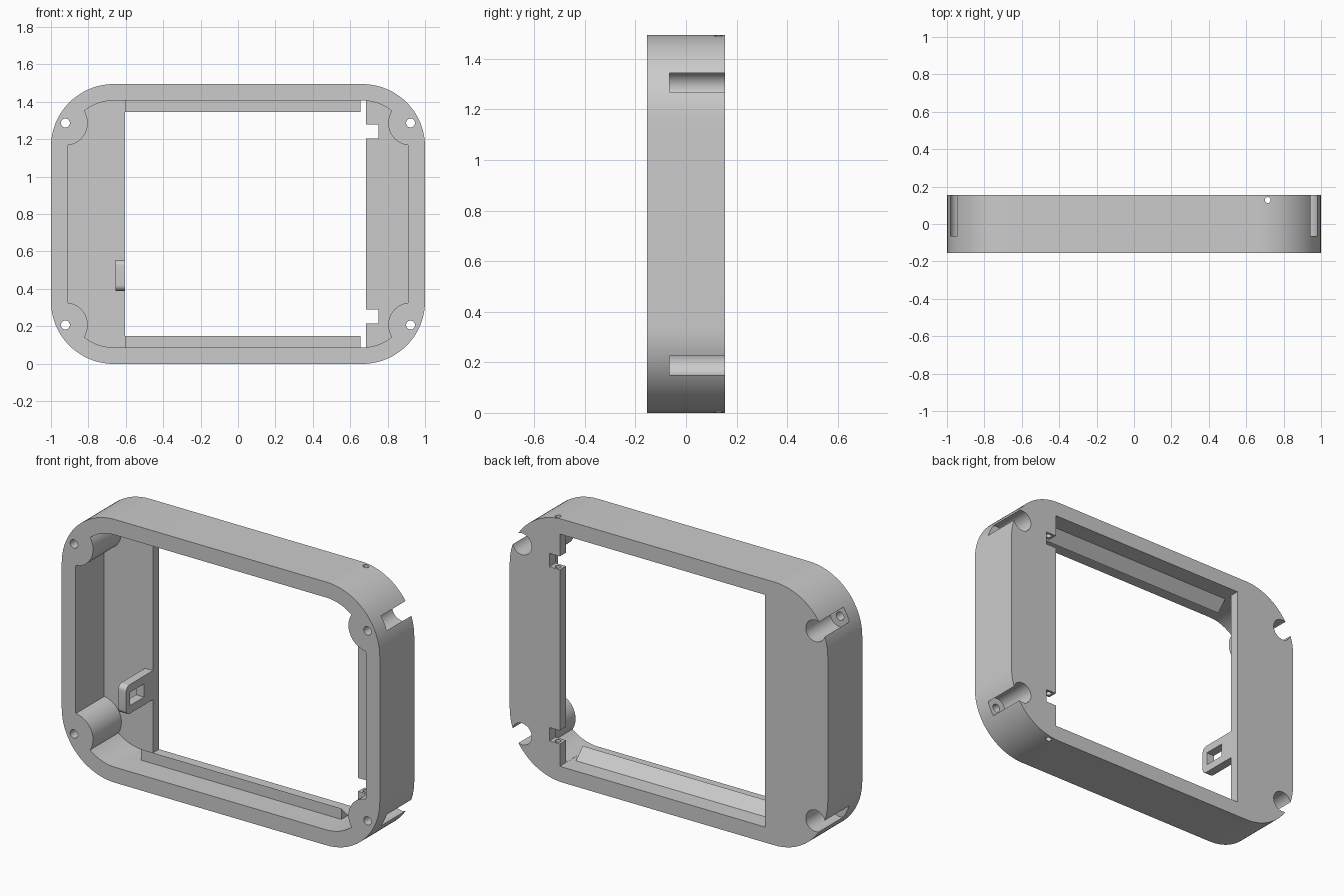
import bpy, bmesh, math
from mathutils import Vector, Matrix

if "Cube" in bpy.data.objects:
    bpy.data.objects.remove(bpy.data.objects["Cube"])

H = 1.494            # overall height
MID = H / 2
FRONT, BACK = -0.155, 0.155
PLATE = 0.1          # front surface of the back plates
CORNER = (0.665, 0.413)   # corner arc centre, from the middle
SCREW = (0.923, 0.54)     # screw axis, from the middle

grey = bpy.data.materials.new("plain grey")
grey.use_nodes = True
colour = (0.6, 0.6, 0.6, 1)
grey.diffuse_color = colour
grey.node_tree.nodes["Principled BSDF"].inputs["Base Color"].default_value = colour


def prism(name, outline, vec, smooth=True):
    """Extrude a closed 3D outline along a vector."""
    bm = bmesh.new()
    face = bm.faces.new([bm.verts.new(p) for p in outline])
    new = bmesh.ops.extrude_face_region(bm, geom=[face])["geom"]
    bmesh.ops.translate(bm, vec=vec, verts=[v for v in new if isinstance(v, bmesh.types.BMVert)])
    bmesh.ops.recalc_face_normals(bm, faces=bm.faces)
    mesh = bpy.data.meshes.new(name)
    bm.to_mesh(mesh)
    bm.free()
    mesh.materials.append(grey)
    obj = bpy.data.objects.new(name, mesh)
    bpy.context.collection.objects.link(obj)
    return obj


def rounded(cx, cz, r, n=20):
    """Rounded rectangle as 2D points about the origin."""
    pts = []
    for q, (sx, sz) in enumerate([(1, 1), (-1, 1), (-1, -1), (1, -1)]):
        for i in range(n + 1):
            a = math.pi / 2 * (q + i / n)
            pts.append((sx * cx + r * math.cos(a), sz * cz + r * math.sin(a)))
    return pts


def slab(name, pts, y0, y1):
    return prism(name, [(x, y0, z + MID) for x, z in pts], (0, y1 - y0, 0))


def box(name, x0, x1, y0, y1, z0, z1):
    return prism(name, [(x0, y0, z0), (x1, y0, z0), (x1, y0, z1), (x0, y0, z1)], (0, y1 - y0, 0))


def disc(cx, cz, r, n=40):
    return [(cx + r * math.cos(math.tau * i / n), cz + r * math.sin(math.tau * i / n)) for i in range(n)]


def cut(obj, cutters):
    """Subtract each cutter, bake the result and remove the cutters."""
    for c in cutters:
        c.hide_render = True
        mod = obj.modifiers.new("cut", 'BOOLEAN')
        mod.operation, mod.solver, mod.object = 'DIFFERENCE', 'EXACT', c
    deps = bpy.context.evaluated_depsgraph_get()
    mesh = bpy.data.meshes.new_from_object(obj.evaluated_get(deps))
    obj.modifiers.clear()
    obj.data = mesh
    for c in cutters:
        bpy.data.objects.remove(c)


corners = [(sx * SCREW[0], sz * SCREW[1]) for sx in (1, -1) for sz in (1, -1)]

# Front cavity, leaving round screw bosses in its corners
cavity = slab("cavity", rounded(*CORNER, 0.247), FRONT - 0.1, PLATE)
cut(cavity, [slab("boss", disc(x, z, 0.12), FRONT - 0.2, BACK) for x, z in corners])

# Frame with cavity, window, hinge notches, hinge pin hole and screw holes
frame = slab("frame", rounded(*CORNER, 0.335), FRONT, BACK)
cutters = [cavity, box("window", -0.605, 0.685, 0, BACK + 0.1, MID - 0.66, MID + 0.66)]
for s in (1, -1):
    z = MID + s * 0.495
    cutters.append(box("notch", 0.6, 0.75, 0, BACK + 0.1, z - 0.038, z + 0.038))
cutters.append(prism("pin_hole", [(x + 0.715, y + 0.128, -0.1) for x, y in disc(0, 0, 0.016, 20)], (0, 0, H + 0.2)))
for x, z in corners:
    cutters.append(slab("screw_hole", disc(x, z, 0.024, 24), FRONT - 0.1, BACK))
    cutters.append(slab("screw_pocket", disc(x, z, 0.061), -0.065, BACK + 0.1))
cut(frame, cutters)

# Wedge-shaped retaining ribs along floor and ceiling
for name, s in (("upper_rib", 1), ("lower_rib", -1)):
    base, tip = MID + s * 0.661, MID + s * 0.598
    prism(name, [(-0.605, -0.007, base), (-0.605, -0.007, tip), (-0.605, 0.053, base)], (1.26, 0, 0))

# Slotted tab standing on the wide plate
tab_pts = [(PLATE + 0.01, 0.555), (PLATE + 0.01, 0.39)]
for z, start in ((0.42, 1.5), (0.525, 1.0)):
    for i in range(9):
        a = math.pi * (start - 0.5 * i / 8)
        tab_pts.append((-0.11 + 0.03 * math.cos(a), z + 0.03 * math.sin(a)))
tab = prism("cable_tab", [(-0.655, y, z) for y, z in tab_pts], (0.05, 0, 0))
cut(tab, [box("slot", -0.7, -0.55, -0.105, 0.02, 0.435, 0.51)])

# Smooth the curved walls, keep the edges sharp
bpy.ops.object.select_all(action='DESELECT')
for obj in (frame, tab):
    obj.select_set(True)
bpy.context.view_layer.objects.active = frame
bpy.ops.object.shade_smooth_by_angle(angle=math.radians(30))
